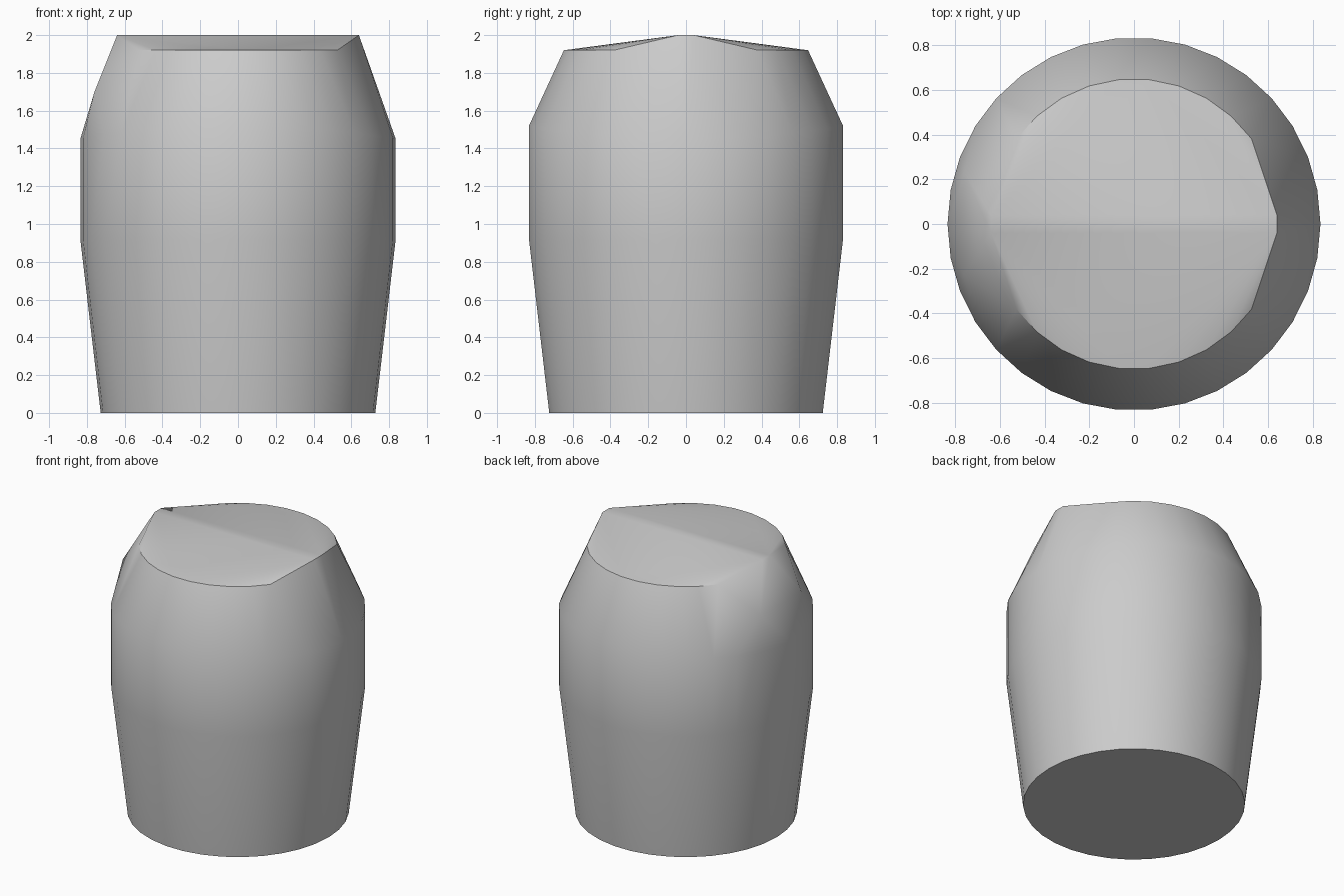
import bpy
import bmesh
from math import sin, cos, radians, tau

cube = bpy.data.objects.get("Cube")
if cube:
    bpy.data.objects.remove(cube, do_unlink=True)

SIDES = 34
bm = bmesh.new()


def ring(radius, height, lift=0.0):
    """Circle of points; lift raises it towards the front and back."""
    for i in range(SIDES):
        a = tau * i / SIDES
        bm.verts.new((radius * cos(a), radius * sin(a), height + lift * sin(a) ** 2))


# Tapered base, straight waist and shoulder
ring(0.727, 0.0)
ring(0.835, 0.92)
ring(0.835, 1.45, 0.07)

# Front and back arcs of the top rim
for side in (-1, 1):
    for deg in range(36, 145, 12):
        a = radians(deg)
        bm.verts.new((0.65 * cos(a), side * 0.65 * sin(a), 1.92))

    # Narrow flat ridge across the top
    for x in (-0.64, 0.64):
        bm.verts.new((x, side * 0.04, 2.0))

    # Bulged corners below one end of the ridge
    bm.verts.new((-0.76, side * 0.23, 1.70))

# Skin the profile and merge coplanar triangles
hull = bmesh.ops.convex_hull(bm, input=bm.verts[:])
loose = [v for v in bm.verts if not v.link_faces]
bmesh.ops.delete(bm, geom=loose, context='VERTS')
bmesh.ops.dissolve_limit(bm, angle_limit=radians(0.5),
                         verts=bm.verts[:], edges=bm.edges[:])
bmesh.ops.recalc_face_normals(bm, faces=bm.faces[:])

mesh = bpy.data.meshes.new("barrel_body")
bm.to_mesh(mesh)
bm.free()
body = bpy.data.objects.new("barrel_body", mesh)
bpy.context.collection.objects.link(body)

# Plain grey material
grey = bpy.data.materials.new("light_grey")
grey.use_nodes = True
colour = (0.6, 0.6, 0.6, 1.0)
grey.diffuse_color = colour
grey.node_tree.nodes["Principled BSDF"].inputs["Base Color"].default_value = colour
mesh.materials.append(grey)

# Smooth sides with a crisp rim and base edge
bpy.ops.object.select_all(action='DESELECT')
body.select_set(True)
bpy.context.view_layer.objects.active = body
bpy.ops.object.shade_smooth_by_angle(angle=radians(30))
